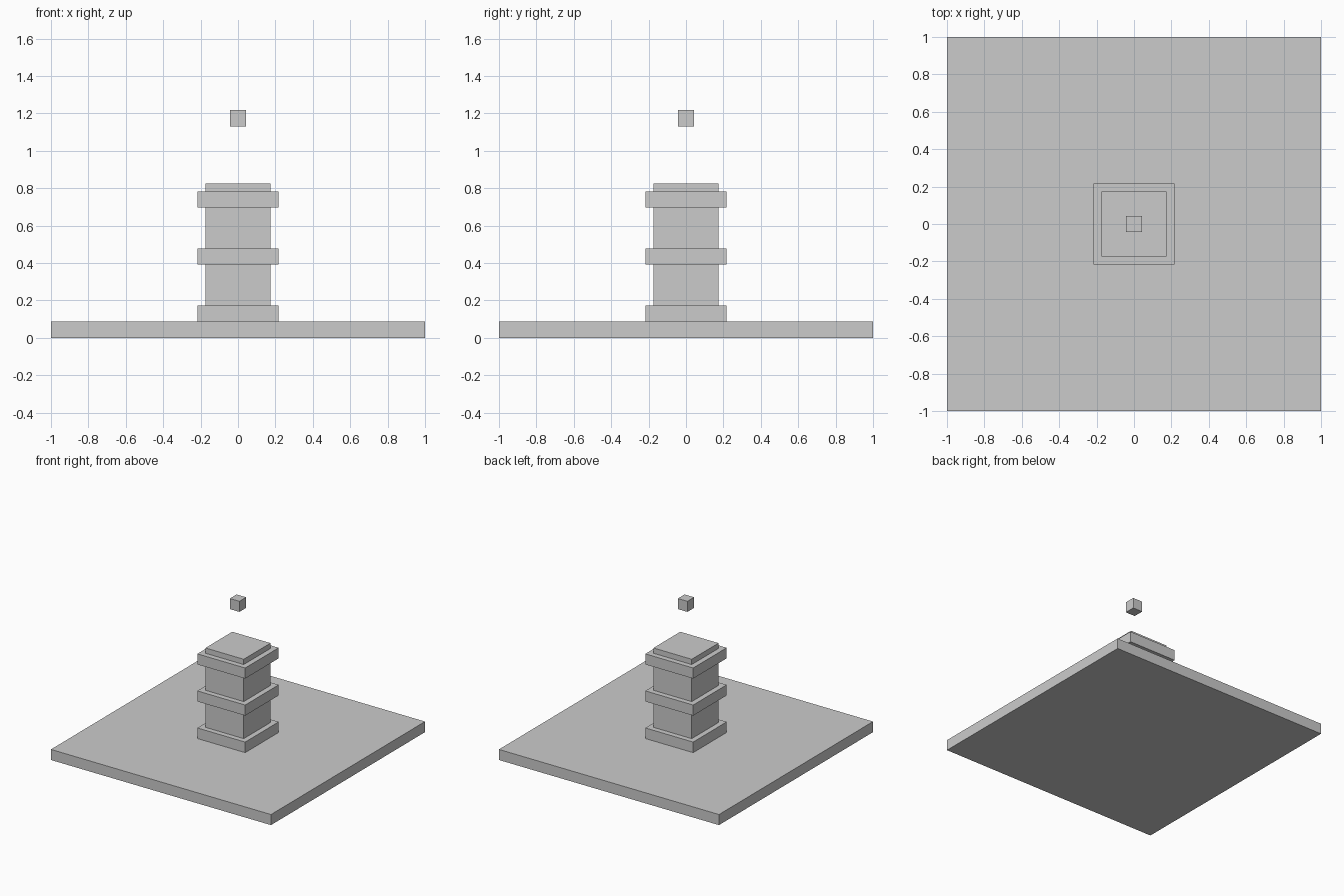
import bpy

if "Cube" in bpy.data.objects:
    bpy.data.objects.remove(bpy.data.objects["Cube"])

U = 2 / 23  # one grid module of the design


def box(name, width, z0, z1):
    """Square block centred on the z axis; sizes in modules."""
    bpy.ops.mesh.primitive_cube_add(size=1, location=(0, 0, (z0 + z1) / 2 * U))
    ob = bpy.context.object
    ob.name = name
    ob.scale = (width * U, width * U, (z1 - z0) * U)
    bpy.ops.object.transform_apply(location=False, rotation=False, scale=True)
    return ob


# Wide floor slab
box("base_slab", 23, 0, 1)

# Square pillar
box("pillar", 4, 1, 9.5)

# Three bands around the pillar
for name, z in (("lower_band", 1), ("middle_band", 4.5), ("upper_band", 8)):
    box(name, 5, z, z + 1)

# Small cube hovering above the pillar
box("floating_cube", 1, 13, 14)
